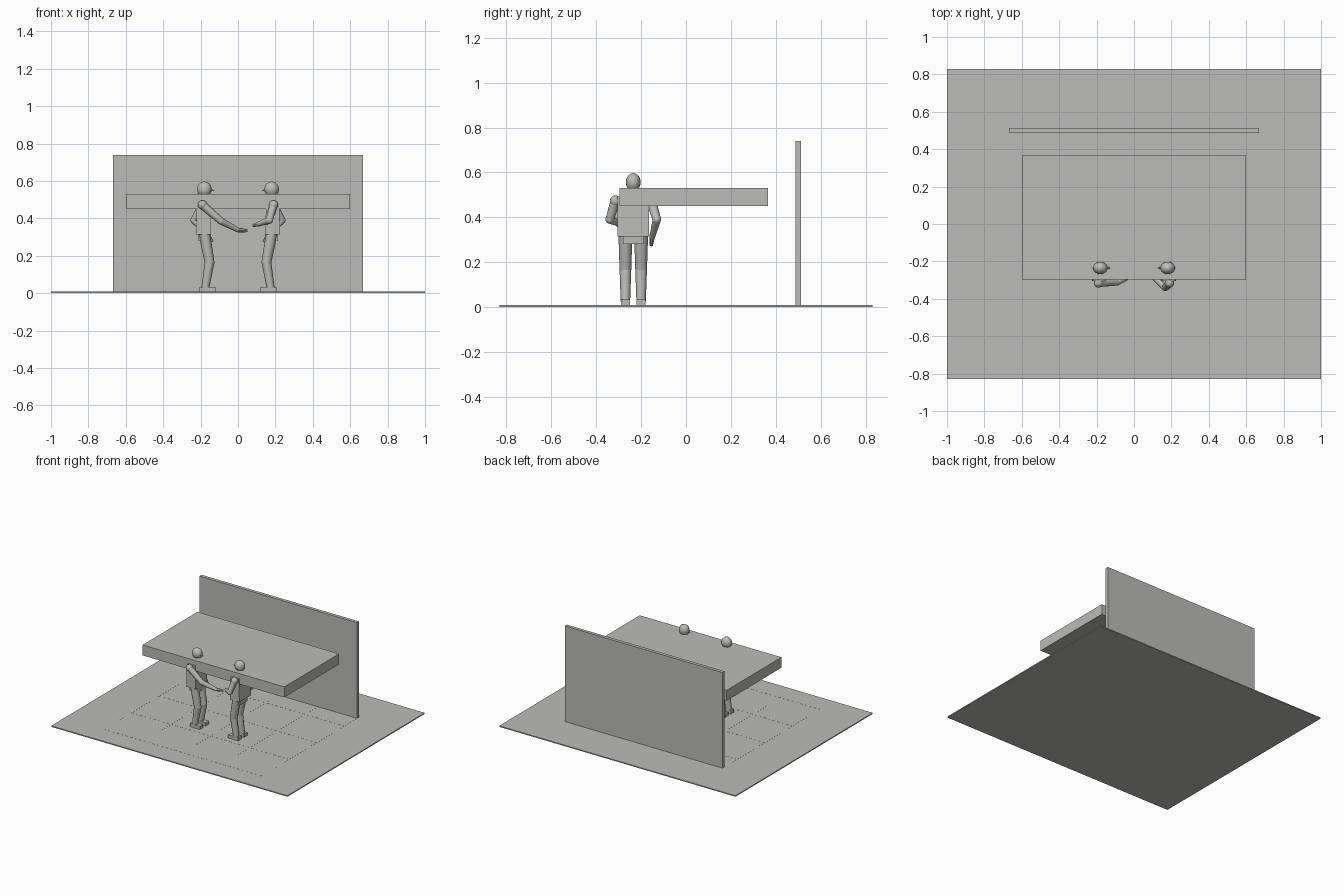
import bpy
from mathutils import Vector

cube = bpy.data.objects.get("Cube")
if cube:
    bpy.data.objects.remove(cube, do_unlink=True)

grey = bpy.data.materials.new("warm grey")
grey.use_nodes = True
tone = (0.5, 0.5, 0.485, 1)
grey.diffuse_color = tone
grey.node_tree.nodes["Principled BSDF"].inputs["Base Color"].default_value = tone


def finish(name, smooth=False):
    ob = bpy.context.object
    ob.name = name
    ob.data.materials.append(grey)
    if smooth:
        bpy.ops.object.shade_smooth_by_angle()
    return ob


def box(name, low, high):
    low, high = Vector(low), Vector(high)
    bpy.ops.mesh.primitive_cube_add(size=1, location=(low + high) / 2)
    ob = finish(name)
    for v in ob.data.vertices:
        v.co = Vector(a * b for a, b in zip(v.co, high - low))
    return ob


def limb(name, start, end, r1, r2, sides=12):
    start, end = Vector(start), Vector(end)
    axis = end - start
    bpy.ops.mesh.primitive_cone_add(vertices=sides, radius1=r1, radius2=r2,
                                    depth=axis.length, location=(start + end) / 2)
    ob = finish(name, sides > 8)
    ob.rotation_euler = axis.to_track_quat('Z', 'Y').to_euler()
    return ob


def ball(name, centre, size):
    bpy.ops.mesh.primitive_uv_sphere_add(segments=16, ring_count=10, radius=1, location=centre)
    ob = finish(name, True)
    for v in ob.data.vertices:
        v.co = Vector(a * b for a, b in zip(v.co, size))
    return ob


# Floor, back wall and hovering slab
TOP = 0.008
box("floor", (-1, -0.83, 0), (1, 0.83, TOP))
box("back_wall", (-0.667, 0.487, TOP), (0.667, 0.512, 0.74))
box("slab", (-0.6, -0.297, 0.45), (0.6, 0.366, 0.53))

# Grid lines laid on the floor
W, LINE = 0.002, TOP + 0.0006
for i in range(-2, 3):
    box("floor_line_lengthwise", (i / 3 - W, -0.5, TOP), (i / 3 + W, 0.487, LINE))
for i in (-2, -1, 0, 1):
    box("floor_line_crosswise", (-0.667, i / 3 - W, TOP), (0.667, i / 3 + W, LINE))


def figure(name, s, elbow, wrist, fingers):
    """A standing person; s = 1 faces +x, s = -1 faces -x."""
    def p(f, y, z):
        return Vector((s * (f - 0.18), y - 0.235, z))

    def block(part, a, b):
        a, b = p(*a), p(*b)
        low = [min(u, v) for u, v in zip(a, b)]
        high = [max(u, v) for u, v in zip(a, b)]
        return box(f"{name}_{part}", low, high)

    # Head, nose and neck
    ball(f"{name}_head", p(0, 0, 0.556), (0.039, 0.033, 0.041))
    limb(f"{name}_nose", p(0.032, 0, 0.55), p(0.052, 0, 0.55), 0.009, 0.001, 8)
    limb(f"{name}_neck", p(-0.008, 0, 0.485), p(-0.003, 0, 0.53), 0.018, 0.018)

    # Body, slimmer at the chest
    torso = block("torso", (-0.045, -0.07, 0.315), (0.035, 0.07, 0.492))
    for v in torso.data.vertices:
        if v.co.z > 0:
            v.co.x *= 0.85
    block("pelvis", (-0.035, -0.045, 0.28), (0.035, 0.045, 0.32))

    # Legs and feet
    for y in (-0.035, 0.035):
        hip, knee, ankle = p(0, y, 0.32), p(0.028, y, 0.165), p(0.005, y, 0.025)
        limb(f"{name}_thigh", hip, knee, 0.031, 0.026)
        ball(f"{name}_knee", knee, (0.026, 0.026, 0.026))
        limb(f"{name}_shin", knee, ankle, 0.026, 0.021)
        block("foot", (-0.025, y - 0.02, TOP), (0.06, y + 0.02, 0.033))

    # Near arm reaches forward, far arm rests by the hip
    arms = (("near", p(-0.01, -0.08, 0.472), p(*elbow), p(*wrist), p(*fingers)),
            ("far", p(-0.01, 0.08, 0.472), p(-0.055, 0.105, 0.39),
             p(0.015, 0.085, 0.315), p(0.042, 0.08, 0.275)))
    for side, shoulder, bend, hand, tip in arms:
        ball(f"{name}_{side}_shoulder", shoulder, (0.025, 0.025, 0.025))
        limb(f"{name}_{side}_upper_arm", shoulder, bend, 0.022, 0.019)
        ball(f"{name}_{side}_elbow", bend, (0.019, 0.019, 0.019))
        limb(f"{name}_{side}_forearm", bend, hand, 0.019, 0.013)
        limb(f"{name}_{side}_hand", hand, tip, 0.013, 0.008, 8)


figure("left_facing_reacher", 1, (0.09, -0.075, 0.385), (0.18, -0.03, 0.338), (0.228, -0.01, 0.334))
figure("right_facing_greeter", -1, (0.012, -0.105, 0.39), (0.07, -0.055, 0.37), (0.098, -0.03, 0.362))
